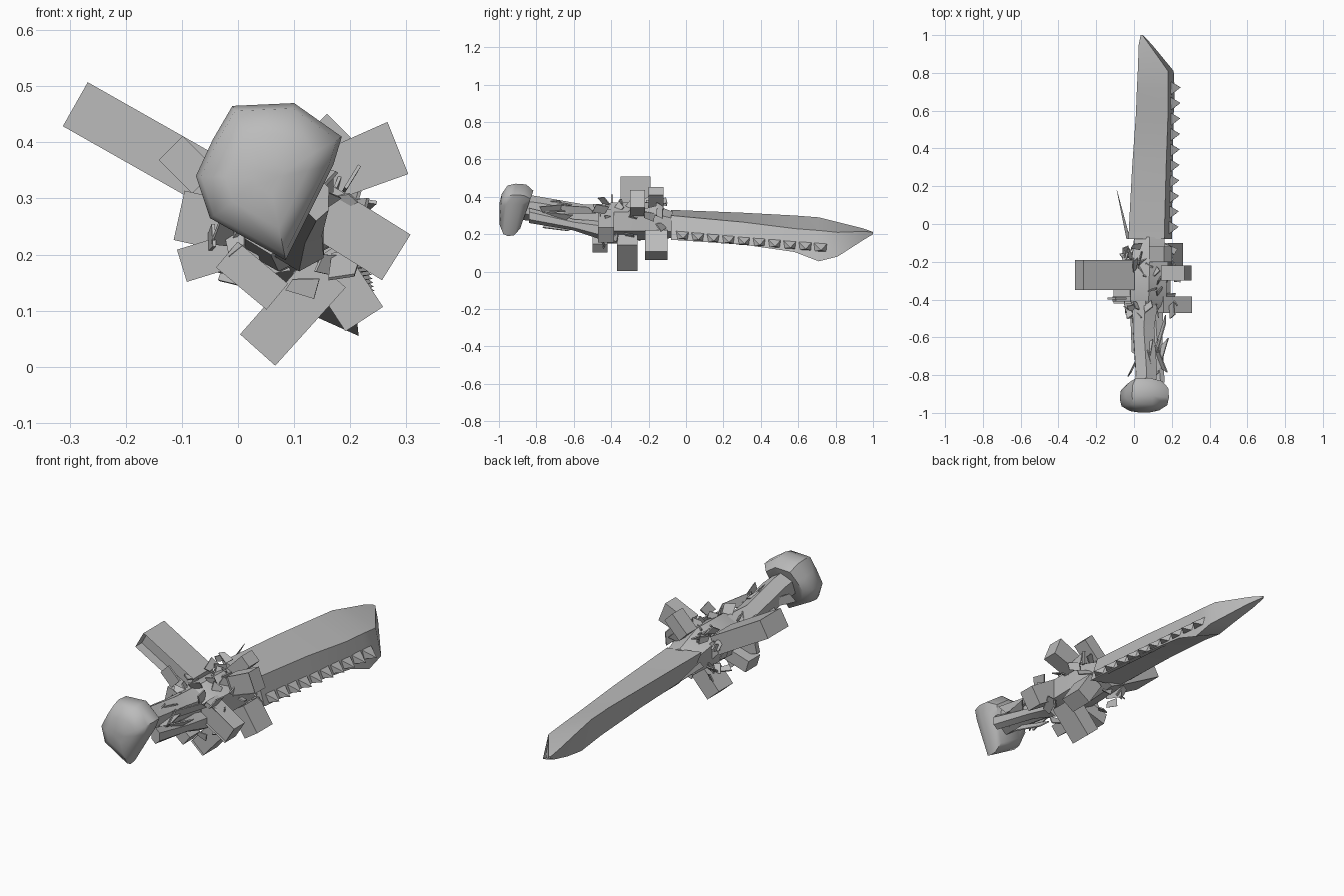
import bpy, bmesh, math, random
from mathutils import Vector, Matrix, Euler

if "Cube" in bpy.data.objects:
    bpy.data.objects.remove(bpy.data.objects["Cube"])

random.seed(7)
steel = bpy.data.materials.new("plain_grey")
steel.diffuse_color = (0.5, 0.5, 0.5, 1)
steel.use_nodes = True
steel.node_tree.nodes["Principled BSDF"].inputs["Base Color"].default_value = steel.diffuse_color


def finish(name, bm, angle=35):
    bmesh.ops.recalc_face_normals(bm, faces=bm.faces[:])
    me = bpy.data.meshes.new(name)
    bm.to_mesh(me)
    bm.free()
    me.materials.append(steel)
    ob = bpy.data.objects.new(name, me)
    bpy.context.collection.objects.link(ob)
    bpy.ops.object.select_all(action='DESELECT')
    ob.select_set(True)
    bpy.context.view_layer.objects.active = ob
    bpy.ops.object.shade_smooth_by_angle(angle=math.radians(angle))
    return ob


def loft(name, rings, angle=35):
    """Skin a list of equal-sized rings of (x, y, z) points, capped at both ends."""
    bm = bmesh.new()
    vs = [[bm.verts.new(p) for p in r] for r in rings]
    n = len(vs[0])
    for a, b in zip(vs, vs[1:]):
        for i in range(n):
            j = (i + 1) % n
            bm.faces.new((a[i], a[j], b[j], b[i]))
    bm.faces.new(vs[0])
    bm.faces.new(vs[-1])
    return finish(name, bm, angle)


def arm(name, p, q, w, y0, y1, recess=0.0, w2=None):
    """Block running from p to q in the xz plane, with an optional sunk front panel."""
    p, q = Vector(p), Vector(q)
    d = (q - p).normalized()
    n = Vector((-d.y, d.x))
    w2 = w2 or w
    pts = [p + n * w, q + n * w2, q - n * w2, p - n * w]
    bm = bmesh.new()
    fr = [bm.verts.new((c.x, y0, c.y)) for c in pts]
    bk = [bm.verts.new((c.x, y1, c.y)) for c in pts]
    front = bm.faces.new(fr)
    bm.faces.new(bk)
    for i in range(4):
        j = (i + 1) % 4
        bm.faces.new((fr[i], fr[j], bk[j], bk[i]))
    if recess:
        bmesh.ops.inset_region(bm, faces=[front], thickness=0.014)
        for v in front.verts:
            v.co.y += recess
    return finish(name, bm)


def shards(name, count, place, size, stretch=1.0):
    """Scatter of thin broken plates; place() gives each centre."""
    bm = bmesh.new()
    for _ in range(count):
        c = Vector(place())
        s = random.uniform(*size)
        rot = Euler([random.uniform(-1, 1) * (0.25 if stretch > 1 and k != 1 else 3.1)
                     for k in range(3)]).to_matrix()
        pts = [(-s * .6, -s * stretch, 0), (s * .6, -s * .7 * stretch, 0),
               (s * random.uniform(.1, .6), s * stretch, 0), (-s * .5, s * .6 * stretch, 0)]
        top = [bm.verts.new(c + rot @ Vector((x, y, 0.003))) for x, y, _z in pts]
        bot = [bm.verts.new(c + rot @ Vector((x, y, -0.003))) for x, y, _z in pts]
        bm.faces.new(top)
        bm.faces.new(bot)
        for i in range(4):
            j = (i + 1) % 4
            bm.faces.new((top[i], top[j], bot[j], bot[i]))
    return finish(name, bm)


# Blade: four-sided section (spine, ridge, cutting edge, back) tapering to the tip
blade = [
    (-0.08, (-.03, .33), (.16, .30), (.20, .17), (.02, .21)),
    (0.30, (-.01, .315), (.17, .265), (.205, .145), (.035, .185)),
    (0.58, (.01, .30), (.18, .23), (.21, .105), (.055, .15)),
    (0.71, (.015, .29), (.18, .22), (.215, .055), (.07, .12)),
    (0.81, (.02, .265), (.18, .21), (.21, .08), (.075, .13)),
    (0.95, (.025, .23), (.08, .215), (.095, .17), (.05, .175)),
    (1.00, (.035, .212), (.045, .21), (.047, .2), (.04, .2))]
loft("blade", [[(x, r[0], z) for x, z in r[1:]] for r in blade])

# Saw teeth along the cutting edge
bm = bmesh.new()
for i in range(10):
    y = -0.06 + i * 0.082
    t = (y + 0.08) / 0.8
    x, z = 0.188 + 0.012 * t, 0.195 - 0.07 * t
    a = bm.verts.new((x - .012, y, z + .03))
    b = bm.verts.new((x - .012, y + .08, z + .025))
    c = bm.verts.new((x + .048, y + .045, z - .015))
    d = bm.verts.new((x - .01, y, z - .02))
    e = bm.verts.new((x - .01, y + .08, z - .025))
    for f in ((a, b, c), (d, e, c), (a, d, c), (b, e, c), (a, b, e, d)):
        bm.faces.new(f)
finish("saw_teeth", bm, 20)

# Pommel: domed, tilted irregular block
outline = [(-.075, .34), (-.045, .405), (-.01, .465), (.1, .47), (.185, .41),
           (.17, .36), (.085, .19), (-.05, .265)]
cx, cz = 0.055, 0.335


def ring(s, y, tilt):
    return [(cx + (x - cx) * s, y + tilt * (z - cz), cz + (z - cz) * s) for x, z in outline]


loft("pommel", [ring(.72, -.85, .25), ring(.97, -.885, .23), ring(1, -.93, .15),
                ring(.93, -.965, .08), ring(.6, -.99, .04), ring(.2, -.998, 0)], 50)


# Grip: six-sided tapered bar with a second shorter strut beneath it
def hexagon(x, y, z, rx, rz):
    return [(x + rx * math.cos(k * math.pi / 3 + .5), y, z + rz * math.sin(k * math.pi / 3 + .5))
            for k in range(6)]


loft("grip", [hexagon(.06, -.87, .345, .06, .07), hexagon(.065, -.78, .335, .065, .065),
              hexagon(.05, -.55, .30, .065, .06), hexagon(.06, -.4, .28, .08, .08)])
loft("grip_strut", [hexagon(.14, -.84, .30, .025, .04), hexagon(.12, -.6, .25, .035, .03),
                    hexagon(.11, -.45, .22, .05, .05)])

# Guard hub between grip and blade
loft("guard_hub", [hexagon(.06, -.46, .27, .07, .07), hexagon(.075, -.4, .27, .11, .10),
                   hexagon(.08, -.2, .27, .11, .10), hexagon(.08, -.07, .25, .09, .07)])

# Guard arms
arm("long_guard_arm", (-.02, .315), (-.29, .468), .045, -.35, -.19, .05)
arm("lower_guard_arm", (.16, .17), (.035, .03), .043, -.37, -.26, .012, .042)
arm("right_guard_arm", (.13, .29), (.282, .195), .048, -.47, -.385, .012)
arm("upper_right_guard_arm", (.16, .34), (.285, .39), .045, -.30, -.22, .012, .05)
arm("lower_left_lug", (.03, .22), (-.1, .18), .03, -.42, -.33)
arm("front_lug", (-.02, .2), (.07, .125), .03, -.5, -.42)
arm("lower_right_lug", (.15, .2), (.225, .085), .04, -.22, -.1)
arm("left_plate", (-.015, .25), (-.105, .27), .045, -.41, -.385)
arm("upper_lug", (.1, .35), (.18, .43), .03, -.2, -.12)
arm("side_plate", (-.06, .33), (-.12, .39), .03, -.4, -.39)


# Broken plates around the guard and the grip
def around_guard():
    a, r = random.uniform(0, 6.28), random.uniform(.08, .15)
    return (.08 + r * math.cos(a), random.uniform(-.48, -.11), .27 + r * .9 * math.sin(a))


def around_grip():
    a, r = random.uniform(0, 6.28), random.uniform(.05, .075)
    return (.075 + r * math.cos(a), random.uniform(-.76, -.56), .31 + r * math.sin(a))


shards("guard_plates", 50, around_guard, (.025, .045))
shards("grip_plates", 10, around_grip, (.03, .045), 2.6)

# Thin spike beside the blade root
loft("side_spike", [[(-.04, -.08, .26), (-.02, -.08, .28), (-.02, -.08, .25)],
                    [(-.092, .18, .30), (-.09, .18, .302), (-.09, .18, .298)]])
